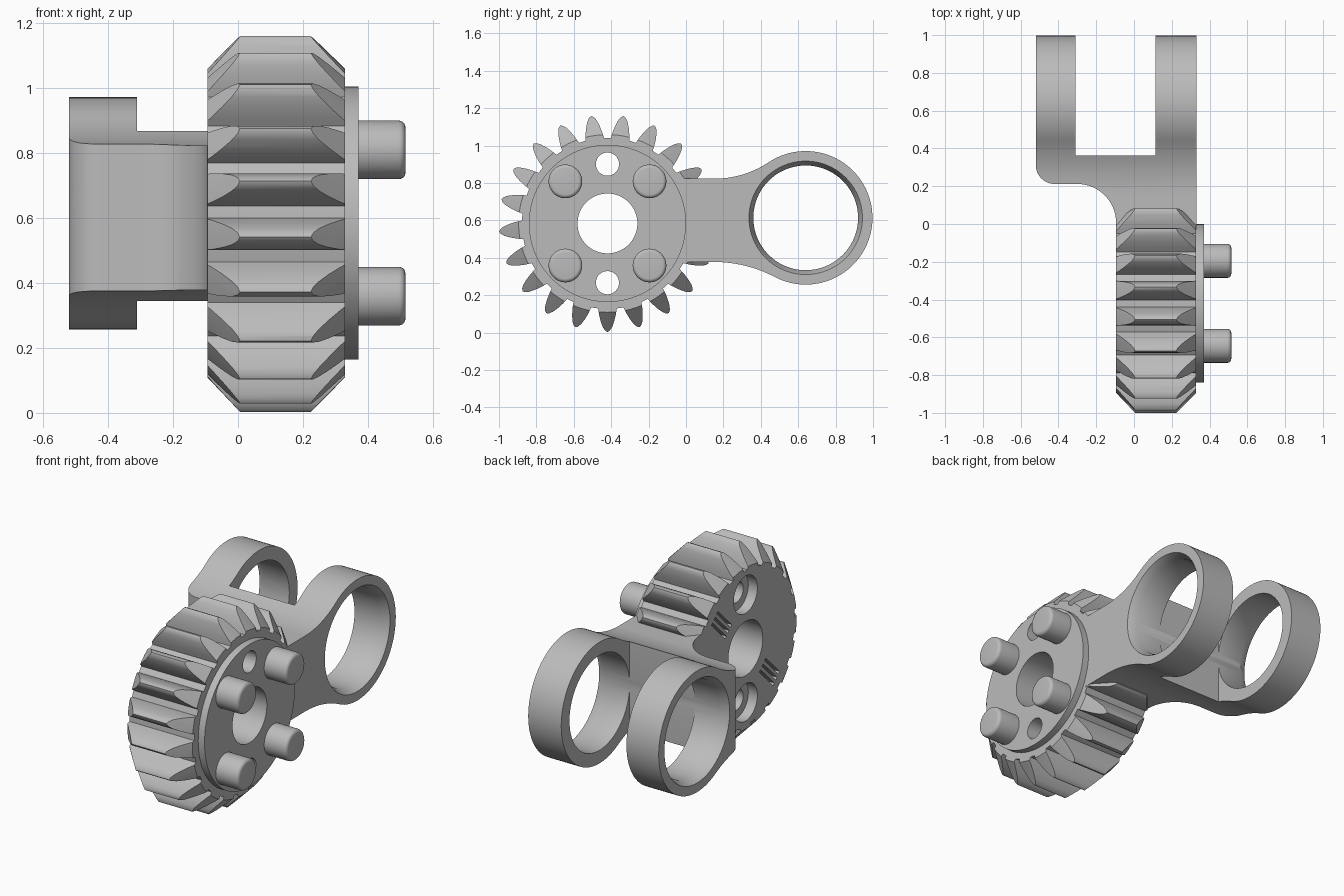
import bpy, bmesh
from math import sin, cos, pi, radians, sqrt, atan2
from mathutils import Matrix

cube = bpy.data.objects.get("Cube")
if cube:
    bpy.data.objects.remove(cube)

grey = bpy.data.materials.new("plain_grey")
grey.use_nodes = True
colour = (0.5, 0.5, 0.5, 1)
grey.diffuse_color = colour
grey.node_tree.nodes["Principled BSDF"].inputs["Base Color"].default_value = colour

GY, GZ = -0.42, 0.584      # gear axis
RY, RZ = 0.64, 0.614       # ring axis
X0, X1 = -0.095, 0.33      # gear faces


def make(name, bm):
    bmesh.ops.recalc_face_normals(bm, faces=bm.faces)
    mesh = bpy.data.meshes.new(name)
    bm.to_mesh(mesh)
    bm.free()
    mesh.materials.append(grey)
    obj = bpy.data.objects.new(name, mesh)
    bpy.context.collection.objects.link(obj)
    return obj


def prism(name, points, lo, hi):
    """Extrude a closed outline of 3D-making functions between two levels."""
    bm = bmesh.new()
    a = [bm.verts.new(p(lo)) for p in points]
    b = [bm.verts.new(p(hi)) for p in points]
    bm.faces.new(a)
    bm.faces.new(b)
    for i in range(len(a)):
        j = (i + 1) % len(a)
        bm.faces.new((a[i], a[j], b[j], b[i]))
    return make(name, bm)


def along_x(pts):
    return [lambda t, p=p: (t, p[0], p[1]) for p in pts]


def along_z(pts):
    return [lambda t, p=p: (p[0], p[1], t) for p in pts]


def lathe(name, profile, y, z, n=64):
    """Turn (x, radius) points around an axis parallel to x."""
    bm = bmesh.new()
    rings = [[bm.verts.new((x, y + r * cos(2 * pi * i / n), z + r * sin(2 * pi * i / n)))
              for i in range(n)] for x, r in profile]
    for a, b in zip(rings, rings[1:]):
        for i in range(n):
            j = (i + 1) % n
            bm.faces.new((a[i], a[j], b[j], b[i]))
    bm.faces.new(rings[0])
    bm.faces.new(rings[-1])
    return make(name, bm)


def arc(cx, cy, r, a0, a1, n=12):
    return [(cx + r * cos(a0 + (a1 - a0) * i / n), cy + r * sin(a0 + (a1 - a0) * i / n))
            for i in range(n + 1)]


def boolean(obj, cutter, operation):
    mod = obj.modifiers.new("cut", "BOOLEAN")
    mod.operation, mod.object, mod.solver = operation, cutter, "EXACT"
    bpy.context.view_layer.objects.active = obj
    bpy.ops.object.modifier_apply(modifier=mod.name)
    bpy.data.objects.remove(cutter)


def smooth(obj):
    bpy.ops.object.select_all(action="DESELECT")
    obj.select_set(True)
    bpy.context.view_layer.objects.active = obj
    bpy.ops.object.shade_smooth_by_angle(angle=radians(25))


# Gear: rounded teeth, bevelled by intersecting with a turned blank
TEETH, ROOT = 21, 0.457
flank = [(ROOT, 0.05), (0.49, 0.045), (0.525, 0.036), (0.555, 0.025), (0.573, 0.013)]
outline = []
for k in range(TEETH):
    a = -pi / 2 + 2 * pi * k / TEETH
    tooth = [(r, -w) for r, w in flank] + [(0.581, 0)] + [(r, w) for r, w in reversed(flank)]
    tooth.append((ROOT, pi / TEETH * ROOT))
    for r, w in tooth:
        outline.append((GY + r * cos(a + w / r), GZ + r * sin(a + w / r)))
gear = prism("gear", along_x(outline), -0.2, 0.45)
blank = lathe("blank", [(X0 + .001, 0.475), (0.01, 0.585), (0.22, 0.585), (X1 - .001, 0.475)], GY, GZ, 96)
boolean(gear, blank, "INTERSECT")

# Thin hub plate on the gear face
plate = lathe("hub_plate", [(0.31, 0.42), (0.37, 0.42)], GY, GZ, 96)

# Axle hole and two small holes, counterbored at the far side
for part in (gear, plate):
    boolean(part, lathe("cutter", [(-0.5, 0.16), (0.6, 0.16)], GY, GZ), "DIFFERENCE")
    for s in (-1, 1):
        hole = [(-0.5, 0.11), (-0.035, 0.11), (-0.035, 0.062), (0.6, 0.062)]
        boolean(part, lathe("cutter", hole, GY, GZ + s * 0.317, 40), "DIFFERENCE")

# Three narrow slots on each of two diagonals of the far face
for s in (-1, 1):
    for k in (-1, 0, 1):
        bm = bmesh.new()
        bmesh.ops.create_cube(bm, size=1)
        move = (Matrix.Translation((X0, GY, GZ)) @ Matrix.Rotation(pi / 4, 4, "X")
                @ Matrix.Translation((0, s * 0.315, k * 0.035)) @ Matrix.Diagonal((0.06, 0.18, 0.016, 1)))
        bmesh.ops.transform(bm, matrix=move, verts=bm.verts)
        boolean(gear, make("cutter", bm), "DIFFERENCE")
smooth(gear)
smooth(plate)

# Four round-edged pegs
for sy, side in ((-1, "front"), (1, "back")):
    for sz, level in ((-1, "lower"), (1, "upper")):
        profile = [(0.35, 0.09)] + [(0.495 + u, 0.07 + v) for v, u in arc(0, 0, 0.02, 0, pi / 2, 5)]
        smooth(lathe(f"{level}_{side}_peg", profile, GY + sy * 0.225, GZ + sz * 0.225, 48))

# Forked bracket: side outline with a neck flaring into a ring
RING, REACH = 0.357, 0.49


def neck(h):
    """Flare from a straight edge at height h to the ring; returns points and end angle."""
    r = (REACH ** 2 + h ** 2 - RING ** 2) / (2 * (RING - h))
    end = atan2(-(h + r), REACH)
    return arc(RY - REACH, h + r, r, -pi / 2, end, 14), end + pi


upper, top_angle = neck(0.209)
lower, low_angle = neck(0.236)
side = [(-0.03, -0.236)] + [(y, -z) for y, z in lower]
side += arc(RY, 0, RING, -low_angle, top_angle - 2 * pi + 2 * pi, 64)[1:-1]
side += upper[::-1] + [(-0.03, 0.209)]
side = [(y, z + RZ) for y, z in side]
bracket = prism("forked_bracket", along_x(side), -0.7, 0.7)

# Plan outline: two arms, a cross bar and a rounded inner corner
plan = [(X1, -0.1), (X1, 1.1), (0.115, 1.1), (0.115, 0.362), (-0.31, 0.362), (-0.31, 1.1), (-0.52, 1.1)]
plan += arc(-0.42, 0.312, 0.1, pi, 1.5 * pi)
plan += arc(-0.3, 0.007, 0.205, pi / 2, 0, 16) + [(X0, -0.1)]
boolean(bracket, prism("plan", along_z(plan), -0.5, 1.5), "INTERSECT")

# Ring bores with chamfered outer mouths, cut per arm
bore = [(-0.53, 0.308), (-0.47, 0.28), (0.28, 0.28), (0.34, 0.308)]
boolean(bracket, lathe("cutter", bore, RY, RZ, 80), "DIFFERENCE")
smooth(bracket)
